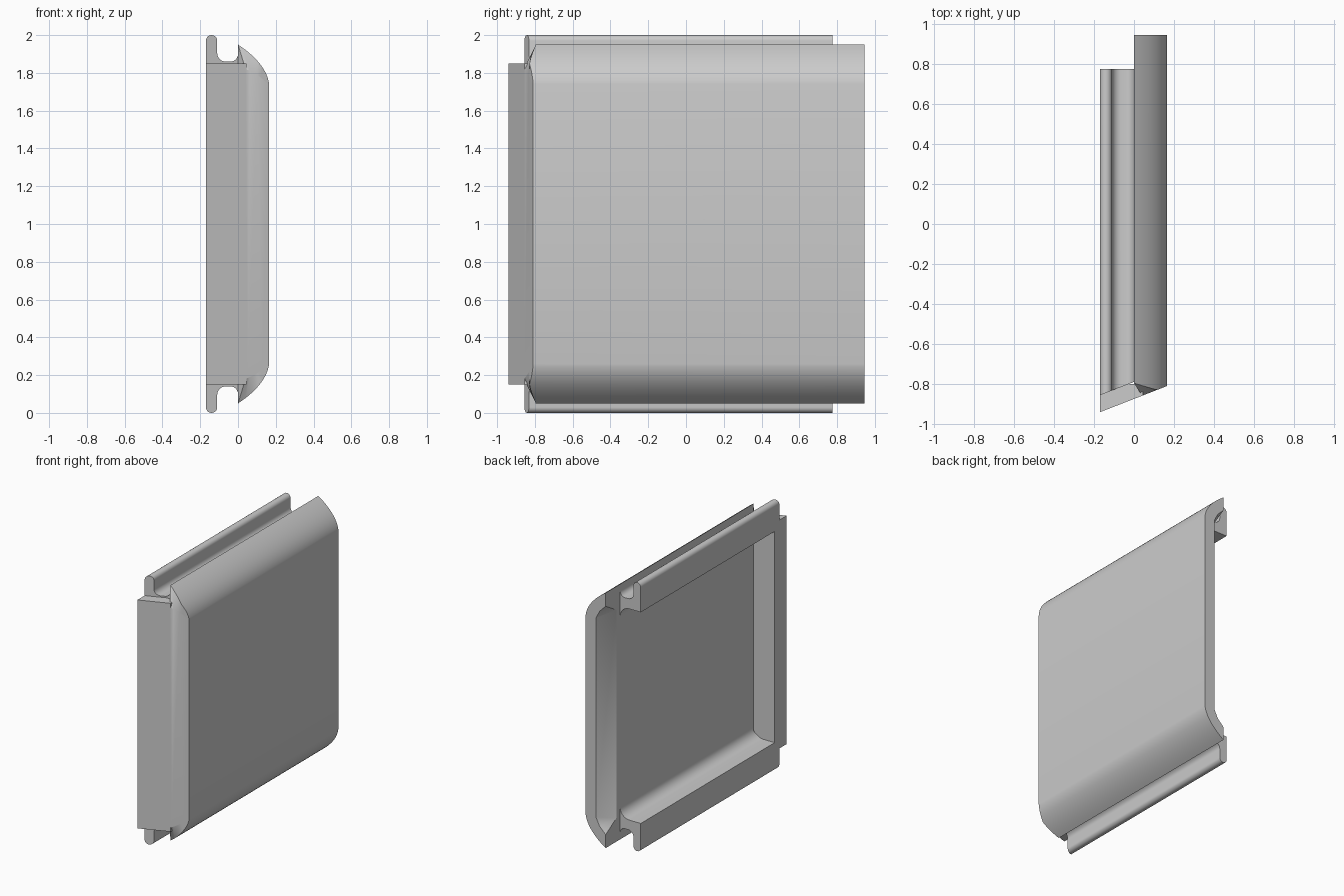
import bpy, bmesh, math
from mathutils import Vector

if "Cube" in bpy.data.objects:
    bpy.data.objects.remove(bpy.data.objects["Cube"], do_unlink=True)

grey = bpy.data.materials.new("plain grey")
grey.use_nodes = True
colour = (0.6, 0.6, 0.6, 1)
grey.diffuse_color = colour
grey.node_tree.nodes["Principled BSDF"].inputs["Base Color"].default_value = colour

SLOPE = 0.39        # slant of the front end
REAR = 0.945


def slant(x, start=-0.94):
    return start + SLOPE * (x + 0.17)


def finish(bm, name):
    bmesh.ops.remove_doubles(bm, verts=bm.verts, dist=0.0002)
    bmesh.ops.recalc_face_normals(bm, faces=bm.faces)
    mesh = bpy.data.meshes.new(name)
    bm.to_mesh(mesh)
    bm.free()
    mesh.materials.append(grey)
    obj = bpy.data.objects.new(name, mesh)
    bpy.context.collection.objects.link(obj)
    return obj


def smooth(obj):
    bpy.ops.object.select_all(action="DESELECT")
    obj.select_set(True)
    bpy.context.view_layer.objects.active = obj
    bpy.ops.object.shade_smooth_by_angle(angle=math.radians(25))


def loft(rings, name):
    """Join closed rings of equal length and cap both ends."""
    bm = bmesh.new()
    rows = [[bm.verts.new(p) for p in ring] for ring in rings]
    n = len(rows[0])
    for a, b in zip(rows, rows[1:]):
        for i in range(n):
            j = (i + 1) % n
            bm.faces.new((a[i], a[j], b[j], b[i]))
    bm.faces.new(rows[0])
    bm.faces.new(rows[-1])
    return finish(bm, name)


def bezier(a, b, c, steps=14):
    a, b, c = Vector(a), Vector(b), Vector(c)
    ts = [i / steps for i in range(steps + 1)]
    return [tuple(a * (1 - t) ** 2 + b * 2 * t * (1 - t) + c * t * t) for t in ts]


def arc(cx, cz, r, start, end, steps=8):
    angles = [math.radians(start + (end - start) * i / steps) for i in range(steps + 1)]
    return [(cx + r * math.cos(a), cz + r * math.sin(a)) for a in angles]


def both_ends(points):
    """Repeat a top profile upside down at the bottom."""
    return points + [(x, 2 - z) for x, z in reversed(points)]


# Outer shell with rolled edges and bevelled front corners
outer = both_ends(bezier((0, 1.95), (0.15, 1.85), (0.165, 1.74)))
inner = both_ends(bezier((0.04, 1.82), (0.12, 1.79), (0.165, 1.735)))
shell = loft([
    [(x, REAR, z) for x, z in outer],
    [(x, max(slant(x), -0.795 - 0.3 * x), z) for x, z in outer],
    [(x, slant(x), z) for x, z in inner],
], "outer_shell")

# Sloping recess at the rear end of the shell
bm = bmesh.new()
for side in (1, -1):
    for x, y, h in ((0.08, REAR, 0.74), (0.05, REAR, 0.80), (0, REAR, 0.85), (0, 0.82, 0.775)):
        # push the open sides outward so the cut is clean
        bm.verts.new((x, y, 1 + side * h))
        if x == 0:
            bm.verts.new((-0.02, y, 1 + side * h))
        if y == REAR:
            bm.verts.new((x, y + 0.02, 1 + side * h))
bmesh.ops.convex_hull(bm, input=bm.verts)
cutter = finish(bm, "recess_cutter")
cutter.hide_render = True
cut = shell.modifiers.new("recess", "BOOLEAN")
cut.operation = "DIFFERENCE"
cut.solver = "EXACT"
cut.object = cutter
bpy.context.view_layer.objects.active = shell
bpy.ops.object.modifier_apply(modifier=cut.name)
bpy.data.objects.remove(cutter, do_unlink=True)
smooth(shell)

# Front end wall with slanted face
plan = [(-0.17, slant(-0.17)), (0.045, slant(0.045)), (0.045, -0.8), (-0.17, -0.8)]
loft([[(x, y, z) for x, y in plan] for z in (0.15, 1.85)], "front_wall")

# Top and bottom rails: rounded flange, groove and inner fillet
rail = [(-0.17, 1.786)]
rail += arc(-0.14, 1.97, 0.03, 180, 0, 12)
rail += arc(-0.065, 1.905, 0.045, 180, 270)
rail += arc(-0.04, 1.90, 0.04, 270, 360)
rail += [(0.01, 1.90), (0.01, 1.71)]
rail += arc(-0.076, 1.71, 0.076, 0, 90)
for name, flip in (("top_rail", False), ("bottom_rail", True)):
    profile = [(x, 2 - z if flip else z) for x, z in rail]
    smooth(loft([
        [(x, slant(x, -0.855), z) for x, z in profile],
        [(x, 0.775, z) for x, z in profile],
    ], name))
